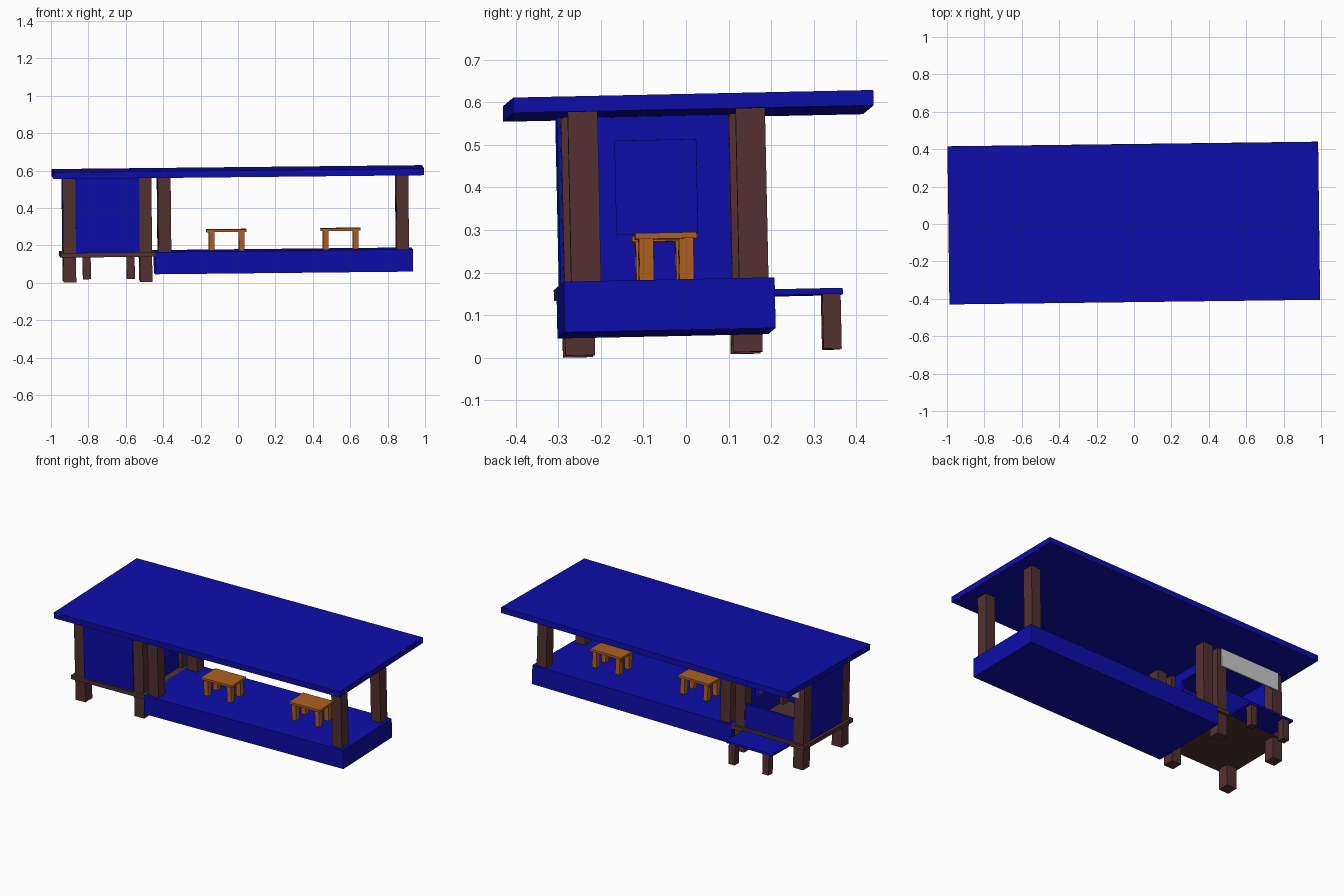
import bpy
import bmesh
from mathutils import Euler, Vector

if "Cube" in bpy.data.objects:
    bpy.data.objects.remove(bpy.data.objects["Cube"], do_unlink=True)

# The whole building leans very slightly
LEAN = Euler((0.021, -0.0105, 0.0125)).to_matrix().to_4x4()


def material(name, rgb):
    m = bpy.data.materials.new(name)
    m.use_nodes = True
    m.diffuse_color = (*rgb, 1)
    m.node_tree.nodes["Principled BSDF"].inputs["Base Color"].default_value = (*rgb, 1)
    return m


blue = material("deep_blue", (0.004, 0.004, 0.40))
brown = material("dark_brown_wood", (0.085, 0.031, 0.029))
orange = material("orange_wood", (0.42, 0.12, 0.014))
white = material("pale_grey", (0.6, 0.6, 0.6))


def boxes(name, mat, *spans):
    """One object made of boxes, each given as x, y and z ranges."""
    bm = bmesh.new()
    for span in spans:
        lo, hi = Vector([s[0] for s in span]), Vector([s[1] for s in span])
        new = bmesh.ops.create_cube(bm, size=1)["verts"]
        bmesh.ops.scale(bm, vec=hi - lo, verts=new)
        bmesh.ops.translate(bm, vec=(lo + hi) / 2, verts=new)
    mesh = bpy.data.meshes.new(name)
    bm.to_mesh(mesh)
    bm.free()
    mesh.materials.append(mat)
    obj = bpy.data.objects.new(name, mesh)
    obj.matrix_world = LEAN
    bpy.context.scene.collection.objects.link(obj)
    return obj


FLOOR, CEILING, GROUND = 0.175, 0.573, 0.0157
FRONT, BACK = (-0.277, -0.207), (0.117, 0.186)
INNER_X = (-0.868, -0.527)       # gap between the kitchen posts
INNER_Y = (FRONT[1], BACK[0])

# Roof, terrace and kitchen floor
boxes("roof", blue, ((-0.986, 0.996), (-0.405, 0.44), (CEILING, 0.609)))
boxes("terrace", blue, ((-0.447, 0.933), (-0.295, 0.20), (0.056, FLOOR)))
boxes("kitchen_floor", brown, ((-0.952, -0.447), (-0.295, 0.20), (0.150, FLOOR)))

# Posts: kitchen posts reach the ground, terrace posts stand on the terrace
posts = {
    "kitchen_outer": ((-0.936, -0.868), GROUND),
    "kitchen_inner": ((-0.527, -0.461), GROUND),
    "terrace_inner": ((-0.427, -0.358), FLOOR),
    "terrace_outer": ((0.847, 0.913), FLOOR),
}
for name, (x, base) in posts.items():
    for side, y in (("front", FRONT), ("back", BACK)):
        boxes(f"{name}_{side}_post", brown, (x, y, (base, CEILING)))

# Kitchen walls: solid front and end, low back, partition with a window hole
boxes("front_wall", blue, (INNER_X, (-0.284, -0.266), (FLOOR, CEILING)))
boxes("end_wall", blue, ((-0.934, -0.916), INNER_Y, (FLOOR, CEILING)))
boxes("low_back_wall", blue, (INNER_X, (0.166, 0.184), (FLOOR, 0.32)))
px, wy, wz = (-0.503, -0.485), (-0.15, 0.04), (0.297, 0.517)
boxes("partition_wall", blue,
      (px, (INNER_Y[0], wy[0]), (FLOOR, CEILING)),
      (px, (wy[1], INNER_Y[1]), (FLOOR, CEILING)),
      (px, wy, (FLOOR, wz[0])),
      (px, wy, (wz[1], CEILING)))
boxes("back_sign_board", white, ((-0.905, -0.485), (0.187, 0.195), (0.46, CEILING)))

# Small landing behind the kitchen
boxes("landing", blue, ((-0.85, -0.53), (0.20, 0.378), (0.148, 0.162)))
for side, x in (("outer", (-0.825, -0.782)), ("inner", (-0.59, -0.547))):
    boxes(f"landing_{side}_leg", brown, (x, (0.33, 0.373), (0.02, 0.148)))

# Two low tables on the terrace
for side, cx in (("right", -0.06), ("left", 0.55)):
    cy = -0.049
    boxes(f"{side}_table_top", orange,
          ((cx - 0.107, cx + 0.107), (cy - 0.072, cy + 0.072), (0.274, 0.288)))
    legs = [((cx + sx * 0.08 - 0.015, cx + sx * 0.08 + 0.015),
             (cy + sy * 0.047 - 0.017, cy + sy * 0.047 + 0.017),
             (FLOOR, 0.274)) for sx in (-1, 1) for sy in (-1, 1)]
    boxes(f"{side}_table_legs", orange, *legs)
